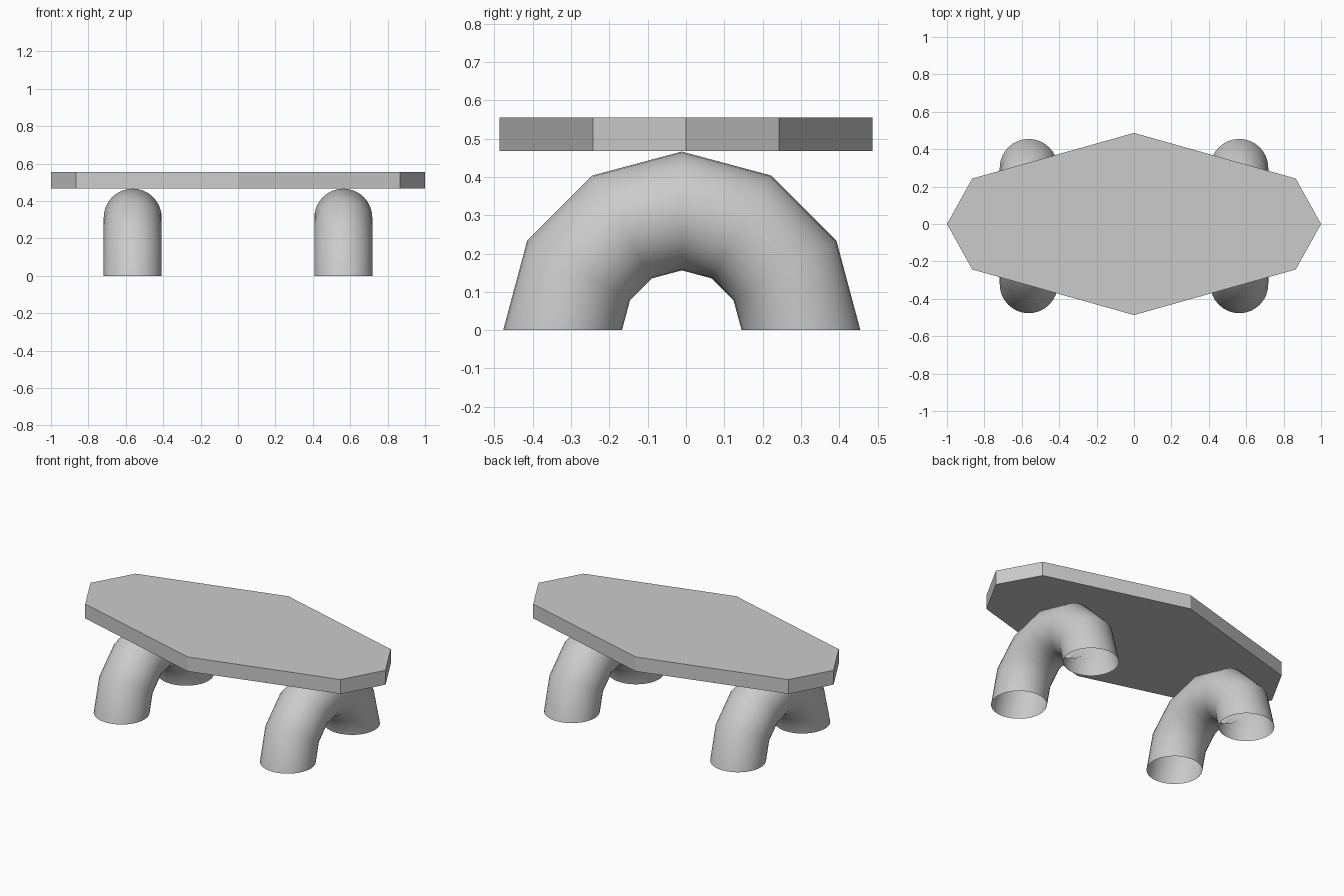
import bpy, bmesh
from math import sin, cos, pi, radians

if "Cube" in bpy.data.objects:
    bpy.data.objects.remove(bpy.data.objects["Cube"])


def make_object(name, bm):
    mesh = bpy.data.meshes.new(name)
    bmesh.ops.recalc_face_normals(bm, faces=bm.faces)
    bm.to_mesh(mesh)
    bm.free()
    obj = bpy.data.objects.new(name, mesh)
    bpy.context.collection.objects.link(obj)
    return obj


# Table top: stretched octagonal slab
bm = bmesh.new()
outline = [(1, 0), (0.865, 0.243), (0, 0.487), (-0.865, 0.243),
           (-1, 0), (-0.865, -0.243), (0, -0.487), (0.865, -0.243)]
base = bm.faces.new([bm.verts.new((x, y, 0.467)) for x, y in outline])
ext = bmesh.ops.extrude_face_region(bm, geom=[base], use_keep_orig=True)
top_verts = [g for g in ext["geom"] if isinstance(g, bmesh.types.BMVert)]
bmesh.ops.translate(bm, verts=top_verts, vec=(0, 0, 0.088))
make_object("table_top", bm)


# Arched leg: open-ended half ring of round tube
def arched_leg(name, x, y=-0.011, ring=0.311, tube=0.155, steps=6, sides=32):
    bm = bmesh.new()
    rings = []
    for i in range(steps + 1):
        a = pi * i / steps
        loop = []
        for j in range(sides):
            b = 2 * pi * j / sides
            d = ring + tube * cos(b)
            loop.append(bm.verts.new((x + tube * sin(b), y + d * cos(a), d * sin(a))))
        rings.append(loop)
    for r0, r1 in zip(rings, rings[1:]):
        for j in range(sides):
            k = (j + 1) % sides
            bm.faces.new((r0[j], r0[k], r1[k], r1[j]))
    # Open surface: make sure the normals point out of the tube
    obj = make_object(name, bm)
    mesh = obj.data
    p = mesh.polygons[0]
    a = pi / steps / 2
    spine = (x, y + ring * cos(a), ring * sin(a))
    if sum((p.center[n] - spine[n]) * p.normal[n] for n in range(3)) < 0:
        mesh.flip_normals()
    bpy.ops.object.select_all(action='DESELECT')
    obj.select_set(True)
    bpy.context.view_layer.objects.active = obj
    bpy.ops.object.shade_smooth_by_angle(angle=radians(35))


for name, x in (("left_arched_leg", -0.563), ("right_arched_leg", 0.563)):
    arched_leg(name, x)
